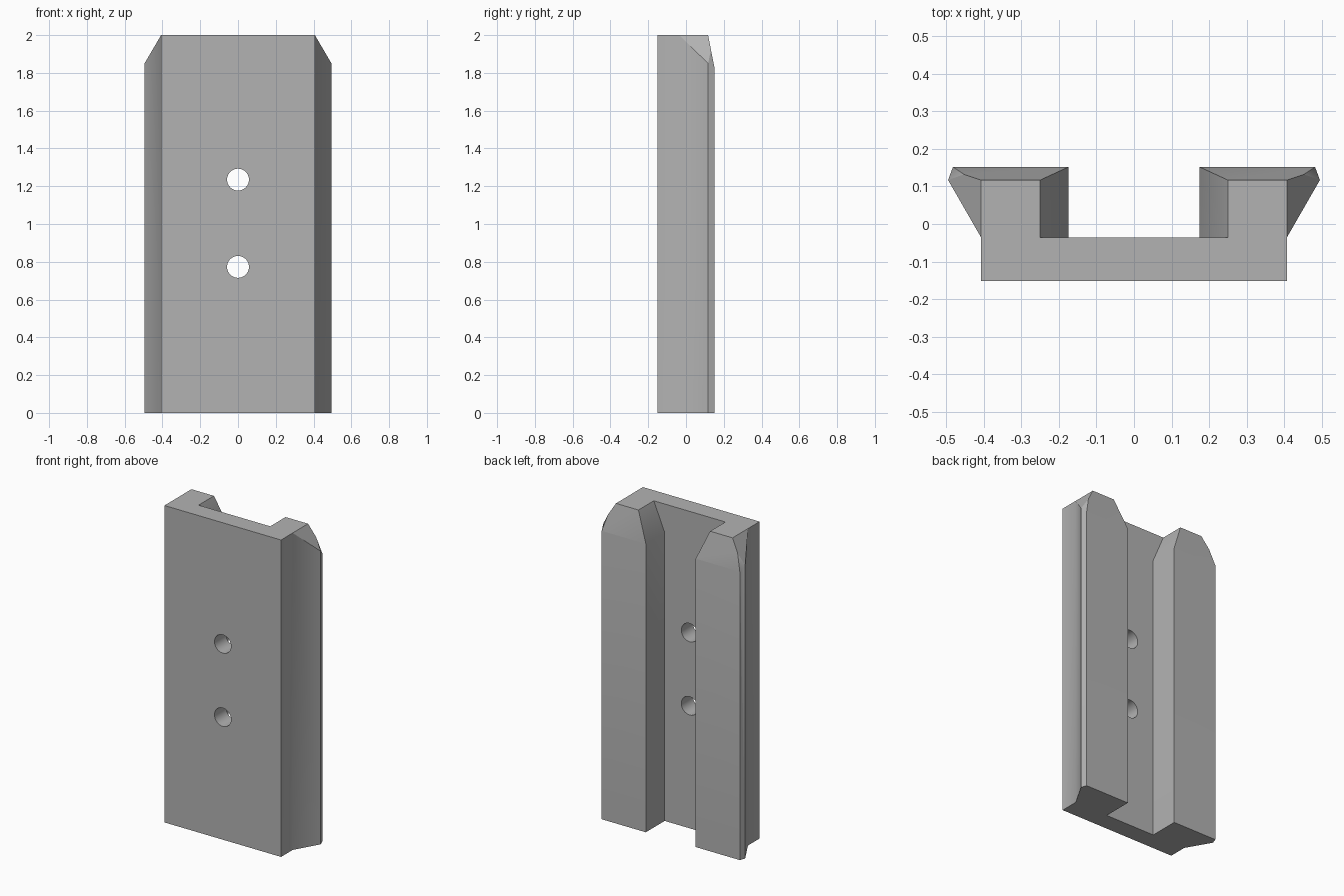
import bpy, bmesh
from math import pi, radians
from mathutils import Vector, Matrix

cube = bpy.data.objects.get("Cube")
if cube:
    bpy.data.objects.remove(cube, do_unlink=True)

HEIGHT = 2.0
FRONT, FLOOR, SHOULDER, BACK = -0.152, -0.036, 0.117, 0.152
PLATE_X, OUTER_X, RIM_X, INNER_X = 0.407, 0.495, 0.482, 0.174
CHAMFER_Z = 1.82

grey = bpy.data.materials.new("plain grey")
grey.use_nodes = True
colour = (0.45, 0.45, 0.45, 1)
grey.diffuse_color = colour
grey.node_tree.nodes["Principled BSDF"].inputs["Base Color"].default_value = colour


def add_object(name, bm):
    bmesh.ops.recalc_face_normals(bm, faces=bm.faces)
    mesh = bpy.data.meshes.new(name)
    bm.to_mesh(mesh)
    bm.free()
    mesh.materials.append(grey)
    obj = bpy.data.objects.new(name, mesh)
    bpy.context.collection.objects.link(obj)
    return obj


def prism(profile):
    """Extrude an xy profile up to the full height."""
    bm = bmesh.new()
    face = bm.faces.new([bm.verts.new((x, y, 0)) for x, y in profile])
    top = bmesh.ops.extrude_face_region(bm, geom=[face])["geom"]
    verts = [v for v in top if isinstance(v, bmesh.types.BMVert)]
    bmesh.ops.translate(bm, verts=verts, vec=(0, 0, HEIGHT))
    return bm


def cut(bm, a, b, c):
    """Slice off everything above the plane through three points."""
    a, b, c = Vector(a), Vector(b), Vector(c)
    normal = (b - a).cross(c - a).normalized()
    if normal.z < 0:
        normal.negate()
    bmesh.ops.bisect_plane(bm, geom=bm.verts[:] + bm.edges[:] + bm.faces[:],
                           plane_co=a, plane_no=normal, clear_outer=True)
    bmesh.ops.holes_fill(bm, edges=[e for e in bm.edges if e.is_boundary])


def rail(name, side):
    """Dovetail rail with a chamfered upper end."""
    bm = prism([(INNER_X, FLOOR), (PLATE_X, FLOOR), (OUTER_X, SHOULDER),
                (RIM_X, BACK), (INNER_X, BACK)])
    # back, inner and outer slopes, then the small corner facet
    cut(bm, (0, SHOULDER, HEIGHT), (1, SHOULDER, HEIGHT), (0, BACK, CHAMFER_Z))
    cut(bm, (0.25, 0, HEIGHT), (0.25, 1, HEIGHT), (INNER_X, 0, CHAMFER_Z))
    cut(bm, (PLATE_X, 0, HEIGHT), (PLATE_X, 1, HEIGHT), (OUTER_X, 0, 1.85))
    cut(bm, (0.453, 0.133, 1.92), (OUTER_X, SHOULDER, 1.85), (RIM_X, BACK, CHAMFER_Z))
    bmesh.ops.scale(bm, vec=(side, 1, 1), verts=bm.verts)
    return add_object(name, bm)


def apply_boolean(target, tool, operation):
    mod = target.modifiers.new(operation.title(), 'BOOLEAN')
    mod.operation, mod.solver, mod.object = operation, 'EXACT', tool
    bpy.context.view_layer.objects.active = target
    bpy.ops.object.modifier_apply(modifier=mod.name)
    bpy.data.objects.remove(tool, do_unlink=True)


# Flat front plate
plate = add_object("mounting_bracket", prism(
    [(-PLATE_X, FRONT), (PLATE_X, FRONT), (PLATE_X, FLOOR), (-PLATE_X, FLOOR)]))

# Rails joined to the plate
for name, side in (("left_rail", 1), ("right_rail", -1)):
    apply_boolean(plate, rail(name, side), 'UNION')

# Two screw holes
for z in (0.773, 1.235):
    bm = bmesh.new()
    bmesh.ops.create_cone(
        bm, cap_ends=True, segments=32, radius1=0.058, radius2=0.058, depth=0.4,
        matrix=Matrix.Translation((0, -0.1, z)) @ Matrix.Rotation(pi / 2, 4, 'X'))
    apply_boolean(plate, add_object("screw_hole", bm), 'DIFFERENCE')

bpy.ops.object.select_all(action='DESELECT')
plate.select_set(True)
bpy.context.view_layer.objects.active = plate
bpy.ops.object.shade_smooth_by_angle(angle=radians(30))
